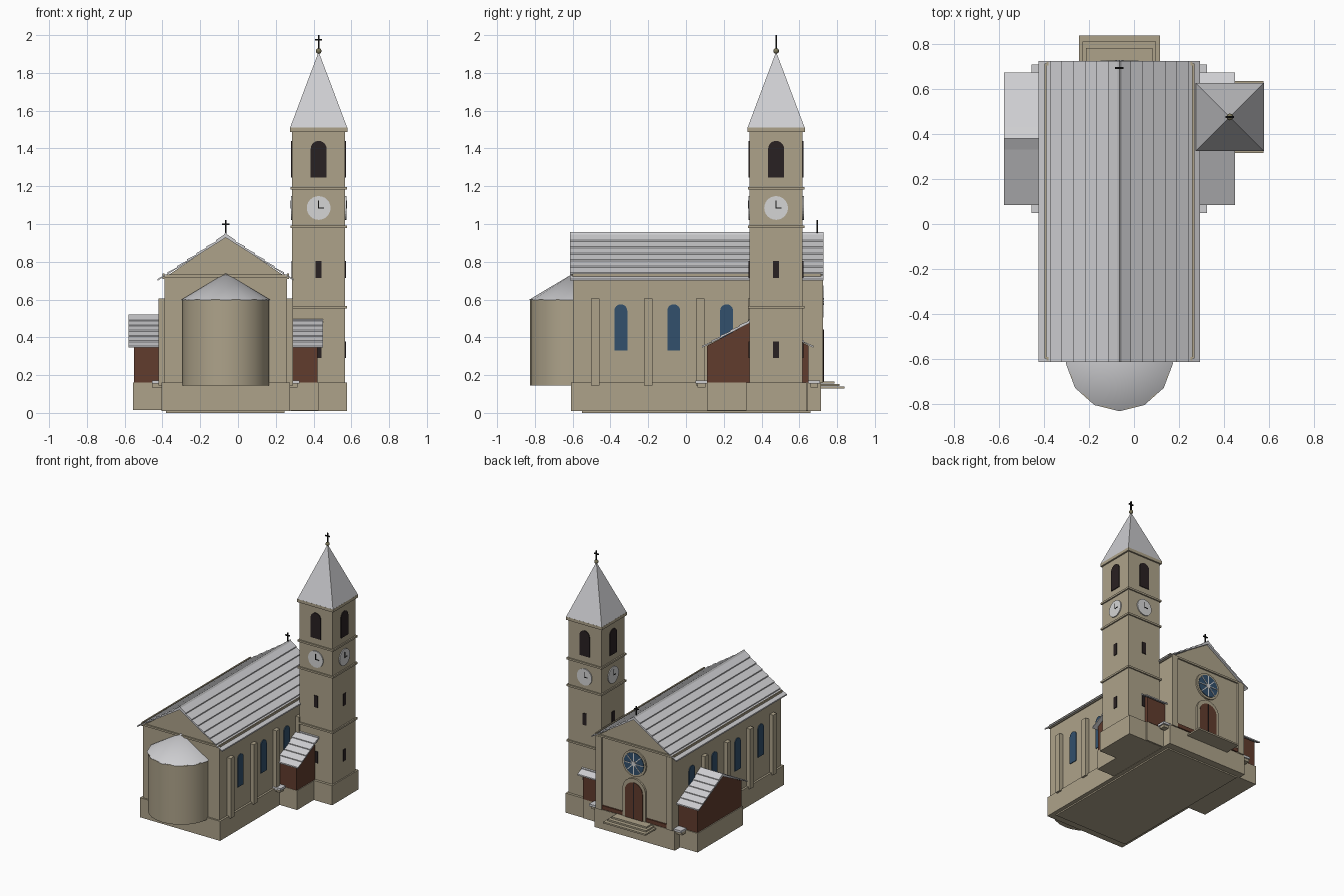
import bpy, bmesh, math
from mathutils import Matrix, Vector

if "Cube" in bpy.data.objects:
    bpy.data.objects.remove(bpy.data.objects["Cube"])


def material(name, r, g, b):
    m = bpy.data.materials.new(name)
    m.diffuse_color = (r, g, b, 1)
    m.use_nodes = True
    m.node_tree.nodes["Principled BSDF"].inputs["Base Color"].default_value = m.diffuse_color
    return m


STONE = material("tan stone", .42, .365, .255)
ROOF = material("pale roof", .62, .62, .64)
WOOD = material("red brown", .12, .045, .027)
GLASS = material("blue glass", .032, .08, .15)
DARK = material("dark opening", .022, .015, .016)
WHITE = material("clock white", .66, .66, .66)
BRASS = material("dull brass", .2, .18, .1)
BLACK = material("black iron", .006, .006, .006)


def finish(name, bm, mat, smooth=False):
    bmesh.ops.recalc_face_normals(bm, faces=bm.faces)
    me = bpy.data.meshes.new(name)
    bm.to_mesh(me)
    bm.free()
    me.materials.append(mat)
    ob = bpy.data.objects.new(name, me)
    bpy.context.collection.objects.link(ob)
    if smooth:
        bpy.ops.object.select_all(action='DESELECT')
        ob.select_set(True)
        bpy.context.view_layer.objects.active = ob
        bpy.ops.object.shade_smooth_by_angle(angle=math.radians(40))
    return ob


def prism(name, pts, axis, a, b, mat):
    """Extrude a 2D outline (u, z) along x or y from a to b."""
    bm = bmesh.new()
    put = (lambda u, z, s: (s, u, z)) if axis == 'x' else (lambda u, z, s: (u, s, z))
    ends = [[bm.verts.new(put(u, z, s)) for u, z in pts] for s in (a, b)]
    for ring in ends:
        bm.faces.new(ring)
    n = len(pts)
    for i in range(n):
        j = (i + 1) % n
        bm.faces.new((ends[0][i], ends[0][j], ends[1][j], ends[1][i]))
    return finish(name, bm, mat)


def box(name, x0, x1, y0, y1, z0, z1, mat):
    return prism(name, [(x0, z0), (x1, z0), (x1, z1), (x0, z1)], 'y', y0, y1, mat)


def plate(name, pts, origin, angle, t, mat):
    """Thin outline on a wall; angle 0 faces -y, 90 faces +x."""
    ob = prism(name, pts, 'y', -t, .003, mat)
    ob.data.transform(Matrix.Translation(origin) @ Matrix.Rotation(math.radians(angle), 4, 'Z'))
    return ob


def cone(name, x, y, z0, z1, r0, r1, n, mat, turn=0, smooth=False):
    bm = bmesh.new()
    m = Matrix.Translation((x, y, (z0 + z1) / 2)) @ Matrix.Rotation(math.radians(turn), 4, 'Z')
    bmesh.ops.create_cone(bm, cap_ends=True, segments=n, radius1=r0, radius2=r1,
                          depth=z1 - z0, matrix=m)
    return finish(name, bm, mat, smooth)


def arch(hw, z0, z1, n=12):
    zc = z1 - hw
    return [(-hw, z0), (hw, z0)] + [(hw * math.cos(math.pi * i / n), zc + hw * math.sin(math.pi * i / n))
                                    for i in range(n + 1)]


def disc(r, zc, n=24):
    return [(r * math.cos(2 * math.pi * i / n), zc + r * math.sin(2 * math.pi * i / n)) for i in range(n)]


def rect(u0, u1, z0, z1):
    return [(u0, z0), (u1, z0), (u1, z1), (u0, z1)]


def stepped_roof(name, c, half, ridge, eave, rows, axis, a, b, step=.008):
    """Gable roof slab whose rows overlap in small vertical steps."""
    side = []
    for i in range(rows):
        t0, t1 = i / rows, (i + 1) / rows
        side.append((half * t0, ridge + (eave - ridge) * t0 - (step if i else 0)))
        side.append((half * t1, ridge + (eave - ridge) * t1))
    under = [(half, eave - .01), (0, ridge - .022), (-half, eave - .01)]
    pts = [(c - u, z) for u, z in reversed(side[1:])] + [(c + u, z) for u, z in side]
    pts += [(c + u, z) for u, z in under]
    return prism(name, pts, axis, a, b, ROOF)


CX = -.065                     # nave centre line
TX, TY, TH = .427, .477, .14   # tower centre and half width

# Stone base
box("base_sole", -.38, .245, -.55, .66, 0, .02, STONE)
box("nave_base", -.405, .275, -.61, .715, .01, .16, STONE)
box("left_porch_base", -.557, -.3, .105, .655, .014, .16, STONE)
box("right_porch_base", .2, .425, .11, .645, .012, .16, STONE)
box("tower_base", TX - .15, TX + .15, TY - .16, TY + .16, .01, .16, STONE)

# Nave body and roof
prism("nave_walls", [(-.39, .15), (.26, .15), (.26, .715), (CX, .935), (-.39, .715)], 'y', -.597, .71, STONE)
stepped_roof("nave_roof", CX, .36, .95, .71, 7, 'y', -.615, .727)
prism("ridge_cap", [(CX - .012, .94), (CX + .012, .94), (CX, .957)], 'y', -.615, .727, ROOF)
for x in (-.394, .264):
    box("eave_cornice", x - .005, x + .005, -.6, .715, .71, .738, STONE)
for y in (-.6, .714):
    box("gable_cornice", -.39, .26, y - .008, y + .008, .718, .732, STONE)

# Side pilasters and arched windows
for sx, wall, ang in ((1, .26, 90), (-1, -.39, -90)):
    for y in (-.48, -.2, .075, .35):
        x0, x1 = sorted((wall - sx * .01, wall + sx * .03))
        box("pilaster", x0, x1, y - .022, y + .022, .145, .605, STONE)
    for y in (-.345, -.065, .215, .49):
        plate("nave_window", arch(.034, .33, .575), (wall, y, 0), ang, .006, GLASS)

# Apse
cone("apse_wall", CX, -.597, .145, .6, .23, .23, 26, STONE, smooth=True)
cone("apse_roof", CX, -.594, .597, .74, .24, 0, 13, ROOF, turn=180, smooth=True)

# Side porches with small end steps
for sx, wall, end in ((1, .2, .42), (-1, -.3, -.55)):
    a, b = sorted((wall, end))
    prism("porch_walls", [(.112, .16), (.648, .16), (.648, .355), (.38, .5), (.112, .355)], 'x', a, b, WOOD)
    inner = .26 if sx > 0 else -.39
    a, b = sorted((inner, end + sx * .03))
    stepped_roof("porch_roof", .38, .295, .52, .355, 6, 'x', a, b, .006)
    a, b = sorted((inner, inner + sx * .066))
    for y0, y1 in ((.05, .112), (.648, .71)):
        box("porch_step", a, b, y0, y1, .155, .172, ROOF)
        box("porch_step_support", a, b - .01 if sx > 0 else b, y0 + .01, y1 - .01, .135, .156, STONE)

# Facade with corner strips, door, rose window and steps
FACE = (CX, .71, 0)
for s in (-1, 1):
    plate("facade_corner", rect(*sorted((s * .325, s * .275)), .16, .72), FACE, 180, .015, STONE)
    plate("facade_plinth", rect(*sorted((s * .275, s * .1)), .165, .195), FACE, 180, .01, WOOD)
plate("door_frame", arch(.098, .16, .475), FACE, 180, .014, STONE)
plate("door", arch(.075, .165, .445), FACE, 180, .018, WOOD)
plate("door_seam", rect(-.003, .003, .165, .44), FACE, 180, .02, DARK)
plate("rose_frame", disc(.1, .59), FACE, 180, .012, STONE)
plate("rose_glass", disc(.084, .59), FACE, 180, .016, GLASS)
for k in range(4):
    c, s = math.cos(k * math.pi / 4), math.sin(k * math.pi / 4)
    bar = [(u * c - v * s, .59 + u * s + v * c)
           for u, v in ((-.084, -.003), (.084, -.003), (.084, .003), (-.084, .003))]
    plate("rose_spoke", bar, FACE, 180, .019, WHITE)
plate("rose_hub", disc(.018, .59, 12), FACE, 180, .02, WHITE)
for x0, x1, y1, z in ((-.213, .082, .785, .155), (-.23, .098, .813, .142), (-.245, .115, .84, .129)):
    box("entrance_step", x0, x1, .70, y1, z, z + .012, STONE)

# Bell tower
box("tower_shaft", TX - TH, TX + TH, TY - TH, TY + TH, .15, 1.5, STONE)
for z in (.56, .985, 1.19):
    box("tower_band", TX - .15, TX + .15, TY - .15, TY + .15, z - .007, z + .007, STONE)
box("tower_cornice", TX - .152, TX + .152, TY - .152, TY + .152, 1.487, 1.51, STONE)
cone("spire", TX, TY, 1.508, 1.912, .152 * math.sqrt(2), 0, 4, ROOF, turn=45)
for ang in (0, 90, 180, 270):
    o = Vector((TX, TY, 0)) + Matrix.Rotation(math.radians(ang), 3, 'Z') @ Vector((0, -TH, 0))
    plate("belfry_opening", arch(.042, 1.245, 1.44), o, ang, .006, DARK)
    plate("upper_slit", rect(-.016, .016, .715, .805), o, ang, .005, DARK)
    plate("lower_slit", rect(-.016, .016, .29, .378), o, ang, .005, DARK)
    plate("clock_face", disc(.063, 1.085), o, ang, .007, WHITE)
    plate("minute_hand", rect(-.003, .003, 1.085, 1.125), o, ang, .009, BLACK)
    plate("hour_hand", rect(-.003, .028, 1.082, 1.088), o, ang, .009, BLACK)

# Finial ball and crosses
bm = bmesh.new()
bmesh.ops.create_uvsphere(bm, u_segments=12, v_segments=8, radius=.015,
                          matrix=Matrix.Translation((TX, TY, 1.916)))
finish("spire_ball", bm, BRASS, True)
for x, y, z0, z1, zb in ((TX, TY, 1.925, 2.0, 1.976), (CX, .695, .94, 1.02, .998)):
    box("cross_post", x - .004, x + .004, y - .004, y + .004, z0, z1, BLACK)
    box("cross_bar", x - .019, x + .019, y - .004, y + .004, zb - .004, zb + .004, BLACK)
